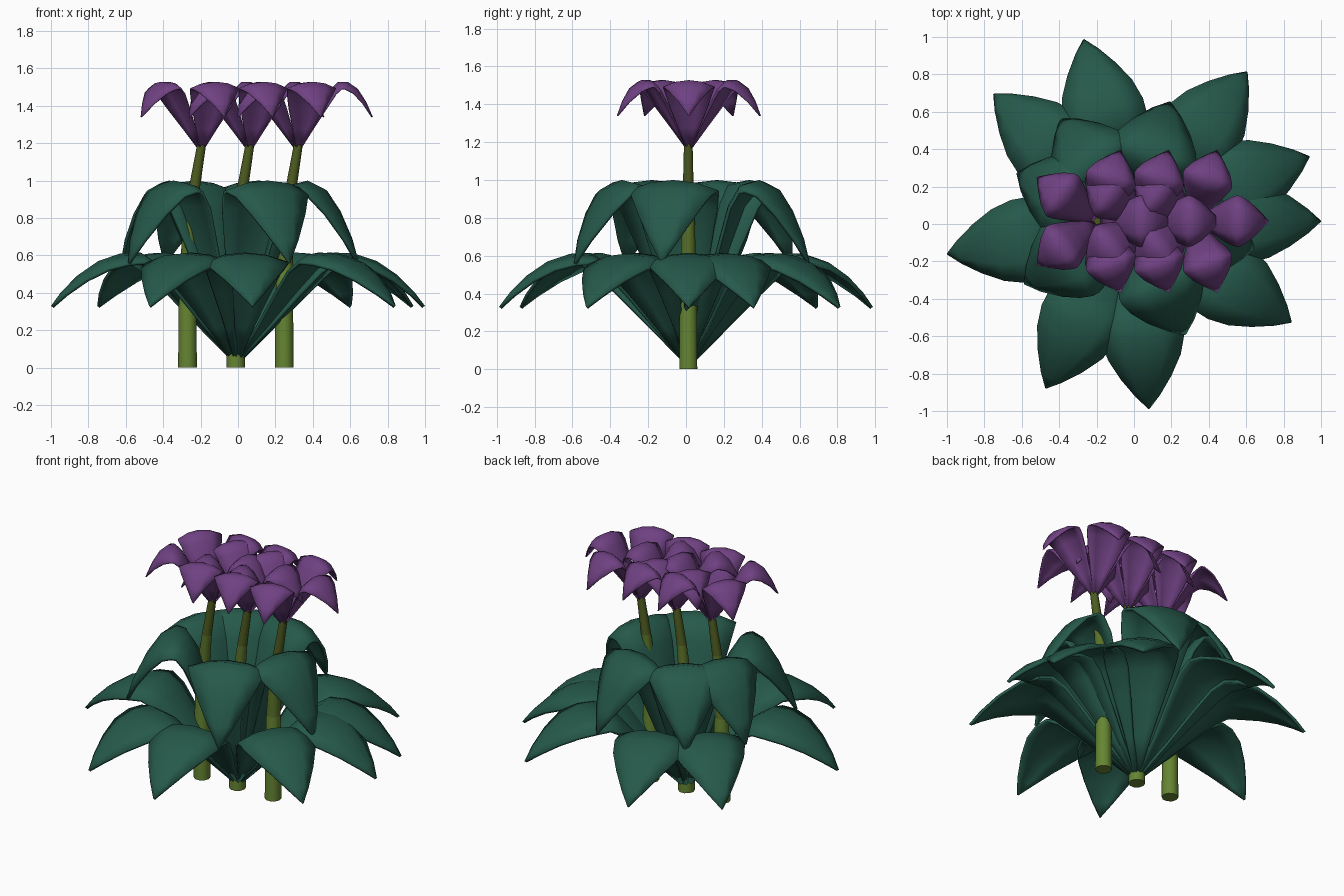
import bpy, bmesh, math
from mathutils import Vector

cube = bpy.data.objects.get("Cube")
if cube:
    bpy.data.objects.remove(cube, do_unlink=True)


def material(name, rgb):
    mat = bpy.data.materials.new(name)
    mat.use_nodes = True
    mat.diffuse_color = (*rgb, 1)
    mat.node_tree.nodes["Principled BSDF"].inputs["Base Color"].default_value = (*rgb, 1)
    return mat


LEAF = material("dark leaf green", (0.019, 0.10, 0.069))
PETAL = material("petal purple", (0.16, 0.053, 0.225))
STEM = [material("stem green", (0.13, 0.235, 0.032)),
        material("stem olive", (0.10, 0.165, 0.022)),
        material("stem dark olive", (0.075, 0.105, 0.014))]


def make_object(name, bm, mats, angle):
    mesh = bpy.data.meshes.new(name)
    bm.to_mesh(mesh)
    bm.free()
    for mat in mats:
        mesh.materials.append(mat)
    obj = bpy.data.objects.new(name, mesh)
    bpy.context.collection.objects.link(obj)
    bpy.ops.object.select_all(action='DESELECT')
    obj.select_set(True)
    bpy.context.view_layer.objects.active = obj
    bpy.ops.object.shade_smooth_by_angle(angle=math.radians(angle))
    return obj


def blade(name, profile, center, degrees, mat, thickness, camber):
    """Arched blade; profile rows are (reach, height, half width)."""
    bm = bmesh.new()
    a = math.radians(degrees)
    out = Vector((math.cos(a), math.sin(a), 0))
    side = Vector((-math.sin(a), math.cos(a), 0))
    up = Vector((0, 0, 1))
    rows = []
    for i, (r, z, w) in enumerate(profile):
        before = profile[max(i - 1, 0)]
        after = profile[min(i + 1, len(profile) - 1)]
        dr, dz = after[0] - before[0], after[1] - before[1]
        normal = (up * dr - out * dz).normalized()
        mid = Vector(center) + out * r + up * z
        rows.append([bm.verts.new(mid + side * (w * t) - normal * (camber * w * t * t))
                     for t in (-1, -0.5, 0, 0.5, 1)])
    for low, high in zip(rows, rows[1:]):
        for j in range(4):
            bm.faces.new((low[j], high[j], high[j + 1], low[j + 1]))
    bmesh.ops.recalc_face_normals(bm, faces=bm.faces)
    bm.normal_update()
    if bm.faces[-1].normal.z < 0:
        bmesh.ops.reverse_faces(bm, faces=bm.faces)
    obj = make_object(name, bm, [mat], 50)
    solid = obj.modifiers.new("thickness", 'SOLIDIFY')
    solid.thickness = thickness
    solid.offset = -1


# Rosette of leaves, turned by the golden angle
lower_leaf = [(0.01, 0.05, 0.02), (0.16, 0.23, 0.08), (0.31, 0.42, 0.155),
              (0.42, 0.55, 0.205), (0.52, 0.615, 0.225), (0.63, 0.61, 0.225),
              (0.75, 0.57, 0.195), (0.86, 0.495, 0.135), (0.95, 0.405, 0.065),
              (1.007, 0.33, 0.004)]
upper_leaf = [(0.01, 0.06, 0.02), (0.09, 0.34, 0.09), (0.17, 0.64, 0.165),
              (0.24, 0.87, 0.22), (0.31, 0.98, 0.24), (0.39, 1.0, 0.24),
              (0.48, 0.955, 0.215), (0.56, 0.84, 0.16), (0.63, 0.69, 0.08),
              (0.67, 0.56, 0.004)]
for i in range(15):
    low = i < 9
    blade("lower_leaf" if low else "upper_leaf", lower_leaf if low else upper_leaf,
          (-0.008, 0.015, 0), i * 137.508, LEAF, 0.018, 0.22)

# Stems with a five-petalled flower on each
petal = [(0.005, 0, 0.012), (0.06, 0.11, 0.055), (0.12, 0.225, 0.1),
         (0.17, 0.315, 0.128), (0.215, 0.358, 0.138), (0.265, 0.358, 0.132),
         (0.32, 0.32, 0.105), (0.365, 0.25, 0.055), (0.4, 0.17, 0.003)]
stem_path = [(0, 0, 0.05), (0, 0.3, 0.048), (0.003, 0.55, 0.043), (0.012, 0.75, 0.037),
             (0.035, 0.95, 0.03), (0.075, 1.19, 0.024)]
SIDES = 10


def stem(x, y):
    bm = bmesh.new()
    rings = [[bm.verts.new((x + dx + r * math.cos(k * math.tau / SIDES),
                            y + r * math.sin(k * math.tau / SIDES), z))
              for k in range(SIDES)] for dx, z, r in stem_path]
    for low, high in zip(rings, rings[1:]):
        for k in range(SIDES):
            n = (k + 1) % SIDES
            bm.faces.new((low[k], low[n], high[n], high[k]))
    bm.faces.new(rings[0][::-1])
    bm.faces.new(rings[-1])
    # Darker towards the flower
    for face in bm.faces:
        z = face.calc_center_median().z
        face.material_index = 0 if z < 0.6 else 1 if z < 0.9 else 2
    make_object("stem", bm, STEM, 50)


for x in (-0.27, -0.012, 0.247):
    stem(x, 0.012)
    for k in range(5):
        blade("petal", petal, (x + 0.074, 0.015, 1.17), k * 72, PETAL, 0.008, 0.28)
